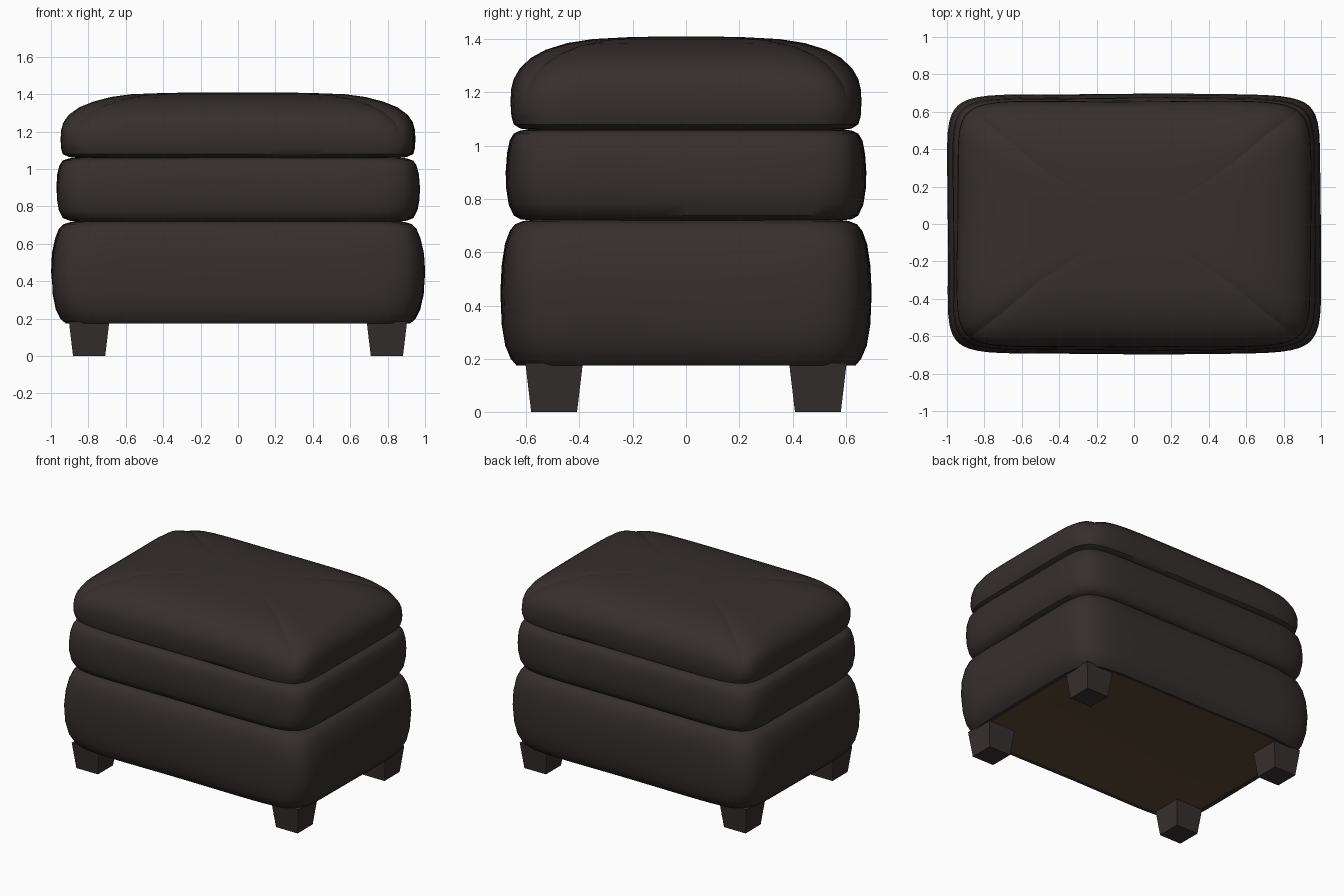
import bpy, bmesh, math

if "Cube" in bpy.data.objects:
    bpy.data.objects.remove(bpy.data.objects["Cube"])


def material(name, rgb):
    m = bpy.data.materials.new(name)
    m.diffuse_color = (*rgb, 1)
    m.use_nodes = True
    m.node_tree.nodes["Principled BSDF"].inputs["Base Color"].default_value = m.diffuse_color
    return m


leather = material("dark brown leather", (0.037, 0.028, 0.028))
lining = material("brown underside cloth", (0.107, 0.066, 0.036))

SIDE = 24  # segments along each side of a cushion


def outline():
    """Points around a unit square, one side after another."""
    pts = []
    for k in range(4):
        for i in range(SIDE):
            # cluster points towards the corners
            a, b = math.sin(math.pi / 2 * (2 * i / SIDE - 1)), -1
            for _ in range(k):
                a, b = -b, a
            pts.append((a, b))
    return pts


def cushion(name, rings, power=9, droop=0.0, phase=0.0):
    """Loft soft rectangles; rings are (z, half width, half depth)."""
    bm = bmesh.new()
    loops = []
    for z, hx, hy in rings:
        loop = []
        for u, v in outline():
            n = (abs(u) ** power + abs(v) ** power) ** (1 / power)
            # slight slack in the leather
            w = 1 + 0.003 * math.sin(5 * u + 3 * v + 9 * z + phase)
            dz = droop * abs(u * v) ** 6 * (hx / 0.95) ** 3 if z > 1.15 else 0
            loop.append(bm.verts.new((hx * u / n * w, hy * v / n * w, z - dz)))
        loops.append(loop)
    for lo, hi in zip(loops, loops[1:]):
        for i in range(len(lo)):
            j = (i + 1) % len(lo)
            bm.faces.new((lo[i], lo[j], hi[j], hi[i]))
    bottom = bm.faces.new(loops[0][::-1])
    bm.faces.new(loops[-1])
    bottom.material_index = 1
    bmesh.ops.recalc_face_normals(bm, faces=bm.faces[:])
    return finish(name, bm, 40)


def finish(name, bm, angle=None):
    me = bpy.data.meshes.new(name)
    bm.to_mesh(me)
    bm.free()
    ob = bpy.data.objects.new(name, me)
    bpy.context.collection.objects.link(ob)
    me.materials.append(leather)
    if angle:
        me.materials.append(lining)
        bpy.ops.object.select_all(action='DESELECT')
        ob.select_set(True)
        bpy.context.view_layer.objects.active = ob
        bpy.ops.object.shade_smooth_by_angle(angle=math.radians(angle))
    return ob


# Upholstered base, its bottom cap is the cloth panel
cushion("base", [
    (0.178, 0.885, 0.608), (0.175, 0.92, 0.635), (0.20, 0.947, 0.656),
    (0.25, 0.972, 0.677), (0.33, 0.99, 0.69), (0.45, 0.998, 0.695),
    (0.55, 0.992, 0.69), (0.63, 0.975, 0.678), (0.68, 0.955, 0.66),
    (0.705, 0.93, 0.64), (0.717, 0.89, 0.61), (0.724, 0.84, 0.56)])

# Middle cushion
middle = cushion("middle_cushion", [
    (0.718, 0.85, 0.57), (0.724, 0.90, 0.62), (0.738, 0.935, 0.645),
    (0.78, 0.957, 0.664), (0.84, 0.968, 0.673), (0.90, 0.97, 0.675),
    (0.97, 0.965, 0.67), (1.02, 0.952, 0.66), (1.045, 0.935, 0.645),
    (1.057, 0.90, 0.62), (1.062, 0.85, 0.57)], phase=2)

# Crowned top cushion
top = cushion("top_cushion", [
    (1.058, 0.85, 0.57), (1.064, 0.90, 0.62), (1.08, 0.935, 0.645),
    (1.11, 0.943, 0.654), (1.16, 0.946, 0.657), (1.21, 0.943, 0.655),
    (1.25, 0.932, 0.645), (1.29, 0.905, 0.622), (1.33, 0.85, 0.58),
    (1.36, 0.775, 0.525), (1.385, 0.68, 0.445), (1.40, 0.57, 0.35),
    (1.407, 0.38, 0.22), (1.41, 0.15, 0.09)], droop=0.04, phase=4)

# The hidden caps of the upper cushions are leather too
for ob in (middle, top):
    for p in ob.data.polygons:
        p.material_index = 0

# Tapered feet
for sx, nx in ((-1, "left"), (1, "right")):
    for sy, ny in ((-1, "front"), (1, "back")):
        bm = bmesh.new()
        bmesh.ops.create_cube(bm, size=1)
        for v in bm.verts:
            h = 0.108 if v.co.z > 0 else 0.086
            v.co = (sx * 0.796 + math.copysign(h, v.co.x),
                    sy * 0.495 + math.copysign(h, v.co.y),
                    0.185 if v.co.z > 0 else 0)
        finish(f"{ny}_{nx}_foot", bm)
